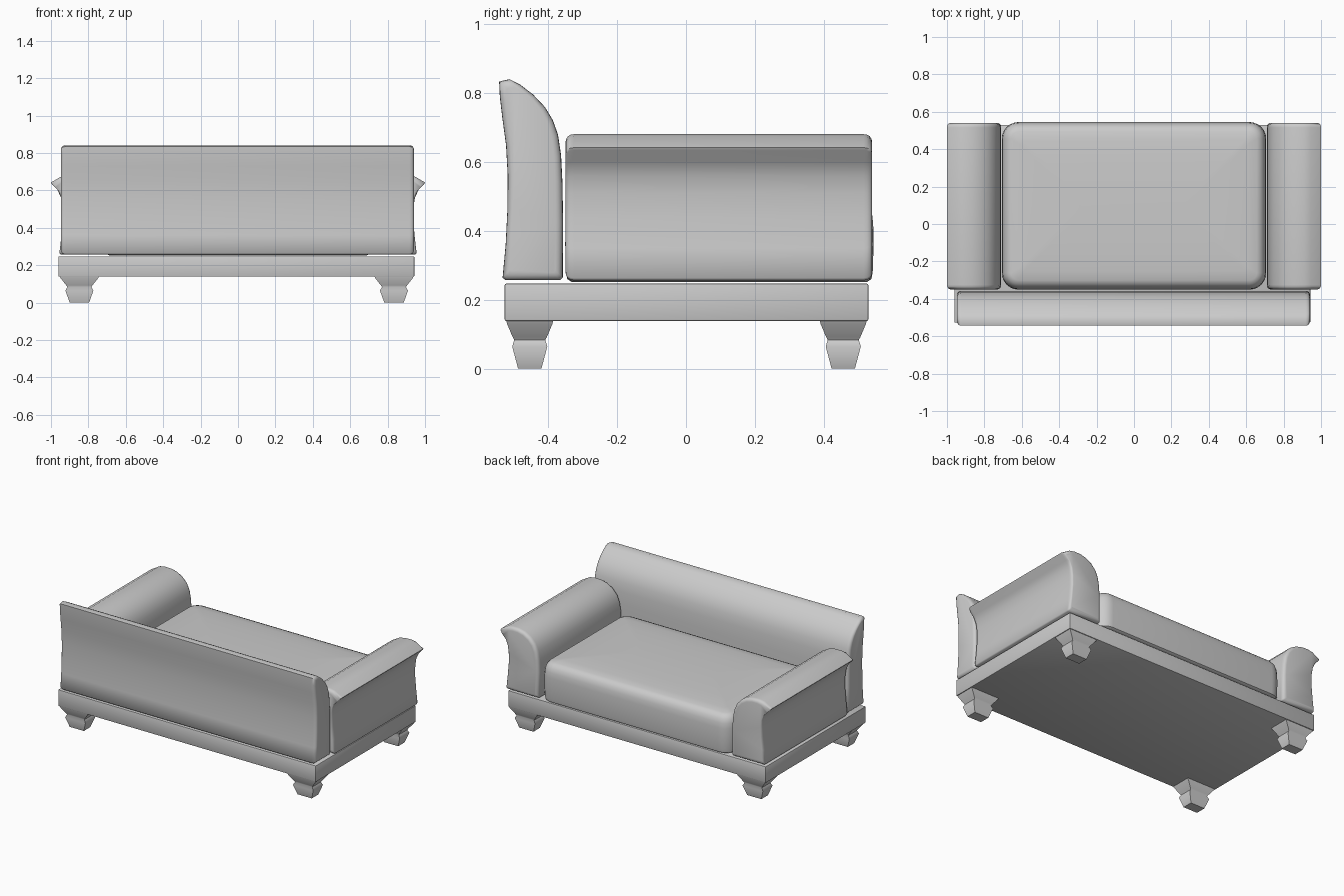
import bpy, bmesh, math
from mathutils import Vector

if "Cube" in bpy.data.objects:
    bpy.data.objects.remove(bpy.data.objects["Cube"])


def finish(name, bm, angle=35):
    bmesh.ops.recalc_face_normals(bm, faces=bm.faces[:])
    me = bpy.data.meshes.new(name)
    bm.to_mesh(me)
    bm.free()
    ob = bpy.data.objects.new(name, me)
    bpy.context.collection.objects.link(ob)
    bpy.ops.object.select_all(action='DESELECT')
    ob.select_set(True)
    bpy.context.view_layer.objects.active = ob
    bpy.ops.object.shade_smooth_by_angle(angle=math.radians(angle))
    return ob


def loft(name, rings, angle=35):
    """Skin a stack of closed rings and cap both ends."""
    bm = bmesh.new()
    loops = [[bm.verts.new(p) for p in ring] for ring in rings]
    n = len(loops[0])
    bm.faces.new(loops[0])
    bm.faces.new(loops[-1])
    for lo, hi in zip(loops, loops[1:]):
        for i in range(n):
            j = (i + 1) % n
            bm.faces.new((lo[i], lo[j], hi[j], hi[i]))
    return finish(name, bm, angle)


def upholstered(name, profile, place, start, end):
    """Sweep a profile between two planes, shrinking it at the ends to round them."""
    us, vs = zip(*profile)
    cu, cv = (min(us) + max(us)) / 2, (min(vs) + max(vs)) / 2
    hu, hv = (max(us) - min(us)) / 2, (max(vs) - min(vs)) / 2
    steps = ((0.0, 0.022), (0.002, 0.014), (0.007, 0.006), (0.015, 0.0015), (0.025, 0))
    stations = ([(start + t, d) for t, d in steps]
                + [(end - t, d) for t, d in reversed(steps)])
    loft(name, [[place(cu + (u - cu) * (1 - d / hu), cv + (v - cv) * (1 - d / hv), t)
                 for u, v in profile] for t, d in stations], 55)


def rounded_rect(centre, hx, hy, r, z, steps=6):
    pts = []
    for k, (u, v) in enumerate(((1, 1), (-1, 1), (-1, -1), (1, -1))):
        for s in range(steps + 1):
            t = math.pi / 2 * (k + s / steps)
            pts.append((centre[0] + u * (hx - r) + r * math.cos(t),
                        centre[1] + v * (hy - r) + r * math.sin(t), z))
    return pts


# Platform base
bm = bmesh.new()
bmesh.ops.create_cube(bm, size=1)
lo, hi = (-0.96, -0.527, 0.138), (0.943, 0.53, 0.247)
for v in bm.verts:
    v.co = Vector(lo[i] if v.co[i] < 0 else hi[i] for i in range(3))
bmesh.ops.bevel(bm, geom=bm.edges[:], offset=0.005, segments=2, profile=0.5,
                affect='EDGES')
finish("base", bm)

# Backrest with a rolled top leaning outwards
back = [(-0.525, 0.257), (-0.533, 0.264), (-0.524, 0.36), (-0.519, 0.46),
        (-0.518, 0.56), (-0.523, 0.65), (-0.534, 0.73), (-0.541, 0.79),
        (-0.543, 0.834), (-0.513, 0.841), (-0.482, 0.825), (-0.445, 0.797),
        (-0.41, 0.76), (-0.387, 0.722), (-0.372, 0.68), (-0.363, 0.62),
        (-0.359, 0.54), (-0.357, 0.42), (-0.358, 0.264), (-0.366, 0.257)]
upholstered("backrest", back, lambda u, v, t: (t, u, v), -0.947, 0.941)

# Armrests, flared at the outer lip
arm = [(0.948, 0.256), (0.955, 0.263), (0.945, 0.35), (0.937, 0.44),
       (0.938, 0.51), (0.946, 0.56), (0.965, 0.602), (0.996, 0.634),
       (1.0, 0.642), (0.945, 0.674), (0.91, 0.681), (0.865, 0.68),
       (0.82, 0.669), (0.778, 0.645), (0.745, 0.61), (0.725, 0.565),
       (0.715, 0.51), (0.71, 0.43), (0.71, 0.263), (0.717, 0.256)]
for side, sx in (("left", -1), ("right", 1)):
    upholstered(side + "_armrest", arm, lambda u, v, t: (sx * u, t, v),
                -0.35, 0.541)

# Seat cushion: stacked rounded rectangles given as (inset, height)
levels = [(0.02, 0.251), (0.006, 0.26), (0.002, 0.285), (0.0, 0.36),
          (0.001, 0.42), (0.005, 0.455), (0.014, 0.48), (0.03, 0.499),
          (0.05, 0.507), (0.1, 0.513), (0.2, 0.518), (0.32, 0.521), (0.42, 0.522)]
loft("seat_cushion",
     [rounded_rect((0, 0.097), 0.707 - d, 0.448 - d, max(0.09 - d, 0.02), z)
      for d, z in levels])

# Square turned feet: rings of (half width x, half width y, z)
rings = [(0.052, 0.034, 0.0), (0.075, 0.051, 0.064), (0.064, 0.045, 0.083),
         (0.07, 0.05, 0.092), (0.1, 0.066, 0.13), (0.104, 0.068, 0.139)]
corners = ((-1, -1), (1, -1), (1, 1), (-1, 1))
for row, cy in (("front", -0.454), ("back", 0.457)):
    for side, cx in (("left", -0.848), ("right", 0.834)):
        loft(f"{row}_{side}_leg",
             [[(cx + hx * u, cy + hy * v, z) for u, v in corners]
              for hx, hy, z in rings], 60)
